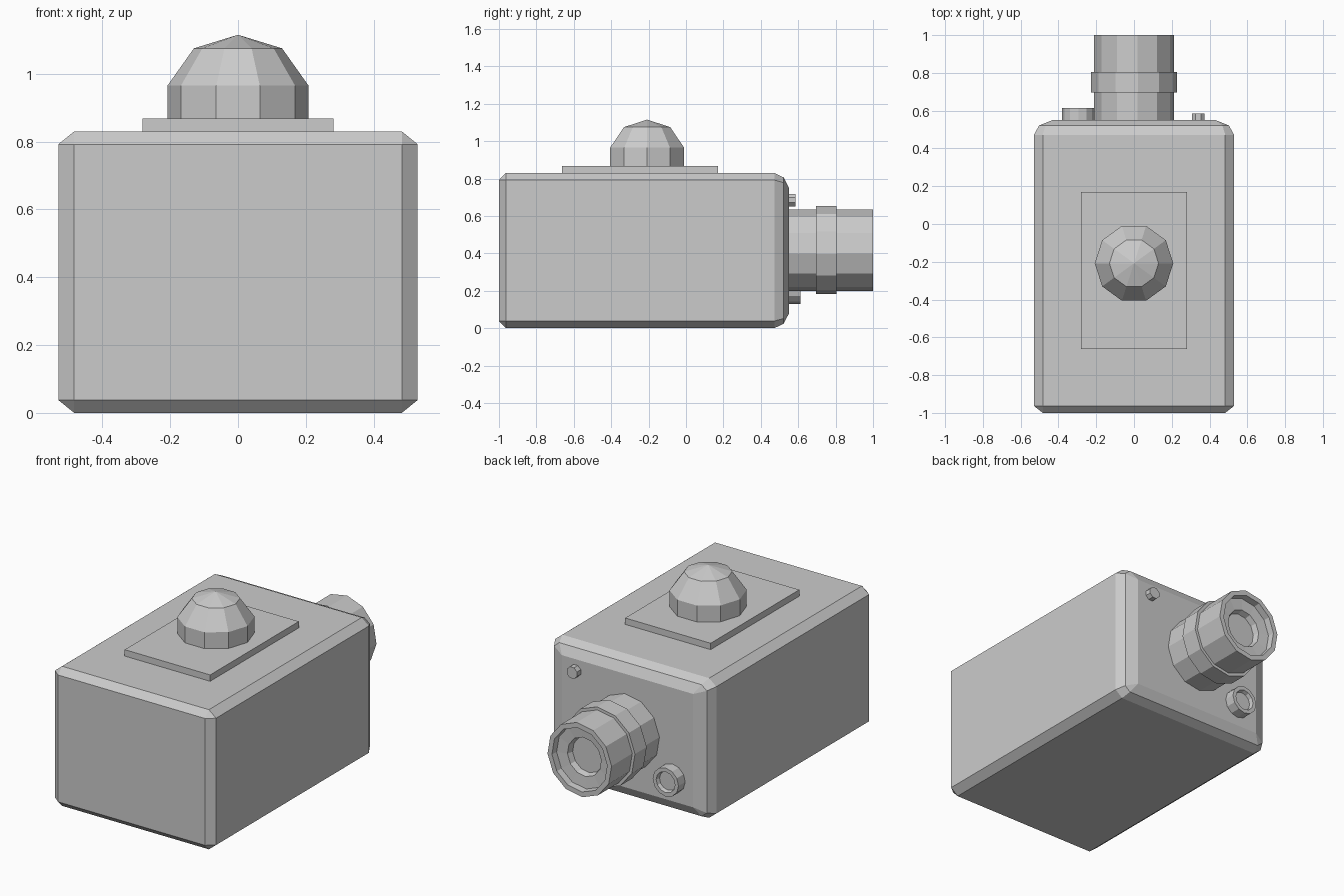
import bpy, bmesh
from math import sin, cos, tau, radians

if "Cube" in bpy.data.objects:
    bpy.data.objects.remove(bpy.data.objects["Cube"])


def finish(name, bm):
    bmesh.ops.recalc_face_normals(bm, faces=bm.faces)
    mesh = bpy.data.meshes.new(name)
    bm.to_mesh(mesh)
    bm.free()
    obj = bpy.data.objects.new(name, mesh)
    bpy.context.collection.objects.link(obj)
    return obj


def hull(name, points):
    """Convex solid from points mirrored in x."""
    bm = bmesh.new()
    for x, y, z in points:
        for s in (-1, 1):
            bm.verts.new((s * x, y, z))
    bmesh.ops.convex_hull(bm, input=bm.verts)
    bmesh.ops.dissolve_limit(bm, angle_limit=radians(1), verts=bm.verts, edges=bm.edges)
    return finish(name, bm)


def turned(name, profile, sides, centre, axis, turn=0, squash=1):
    """Faceted solid of (radius, distance along axis) rings; ends are closed."""
    bm = bmesh.new()
    rings = []
    for r, d in profile:
        ring = []
        for i in range(sides):
            a = tau * i / sides + radians(turn)
            u, v = r * squash * cos(a), r * sin(a)
            offset = (u, v, d) if axis == 'Z' else (u, d, v)
            ring.append(bm.verts.new([c + o for c, o in zip(centre, offset)]))
        rings.append(ring)
    for a, b in zip(rings, rings[1:]):
        for i in range(sides):
            j = (i + 1) % sides
            bm.faces.new((a[i], a[j], b[j], b[i]))
    bm.faces.new(rings[0])
    bm.faces.new(rings[-1])
    bmesh.ops.remove_doubles(bm, verts=bm.verts, dist=1e-5)
    return finish(name, bm)


# Housing: single chamfer all round, two-step chamfer at the back
points = []
for lo, hi in ((0.0, 0.83),):
    for z, sgn in ((lo, 1), (hi, -1)):
        points += [(0.483, -1.0, z + sgn * 0.038),
                   (0.53, -0.963, z + sgn * 0.038), (0.483, -0.963, z),
                   (0.53, 0.472, z + sgn * 0.038), (0.483, 0.472, z),
                   (0.502, 0.522, z + sgn * 0.052), (0.468, 0.522, z + sgn * 0.024),
                   (0.432, 0.55, z + sgn * 0.078)]
hull("housing", points)

# Top plate and dome
hull("top_plate", [(0.281, y, z) for y in (-0.663, 0.17) for z in (0.825, 0.868)])
turned("dome", [(0.208, 0.86), (0.208, 0.965), (0.13, 1.075), (0, 1.115)],
       10, (0, -0.208, 0), 'Z')

# Lens barrel with raised band and stepped opening
turned("lens_barrel",
       [(0.218, 0.54), (0.218, 0.695), (0.236, 0.695), (0.236, 0.805),
        (0.218, 0.805), (0.218, 1.0), (0.188, 1.0), (0.185, 0.96),
        (0.115, 0.955), (0.105, 0.92)],
       12, (0, 0, 0.417), 'Y', -5, 0.97)

# Recessed socket and small button on the back
turned("socket", [(0.085, 0.54), (0.085, 0.613), (0.062, 0.613), (0.056, 0.59)],
       12, (-0.295, 0, 0.215), 'Y')
turned("button", [(0.036, 0.54), (0.036, 0.586)], 8, (0.34, 0, 0.685), 'Y', 22.5)
